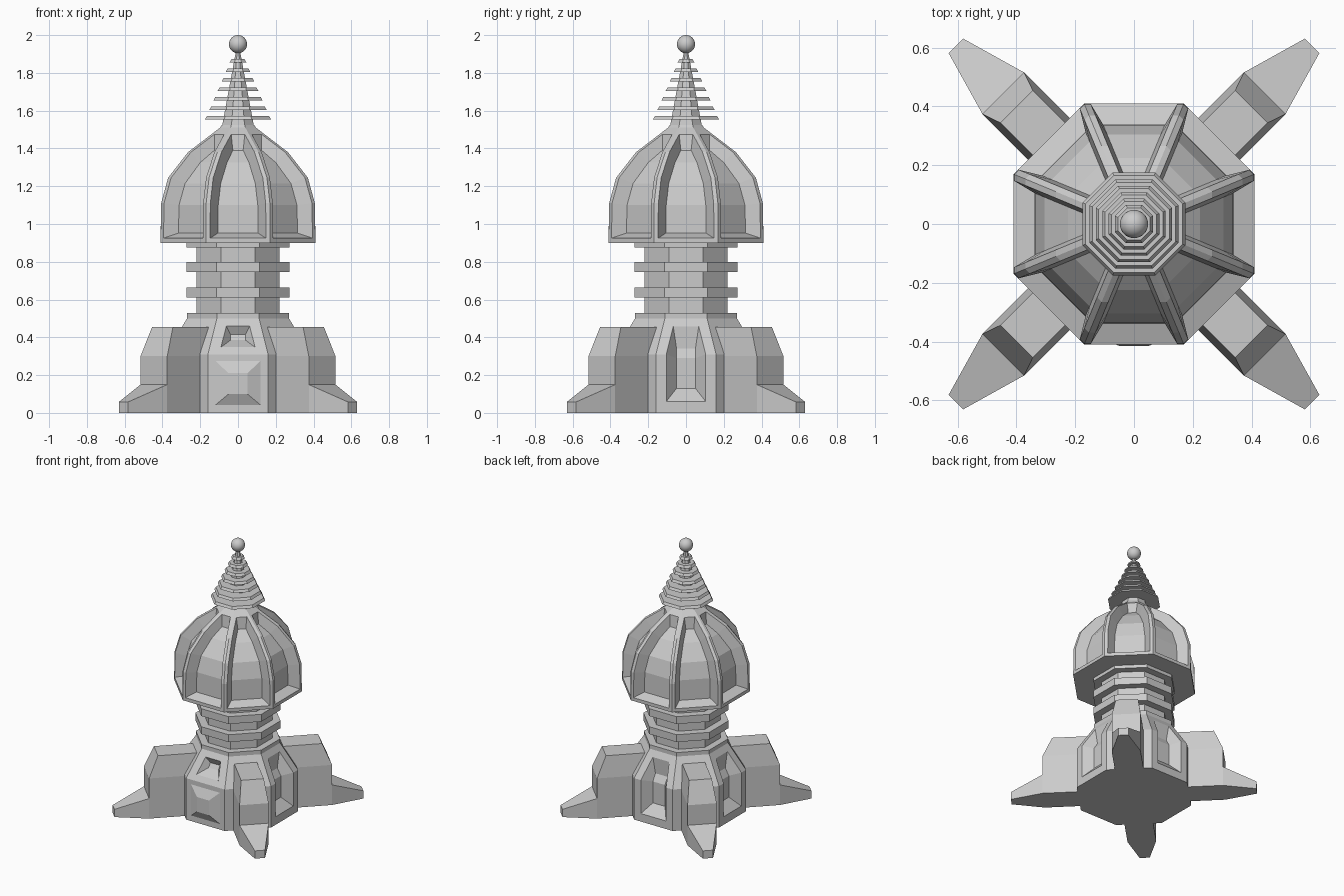
import bpy, bmesh, math
from mathutils import Matrix

if "Cube" in bpy.data.objects:
    bpy.data.objects.remove(bpy.data.objects["Cube"])

T = math.tan(math.pi / 8)          # half side of an octagon / apothem
stone = bpy.data.materials.new("grey stone")
stone.diffuse_color = (0.6, 0.6, 0.6, 1)
stone.use_nodes = True
stone.node_tree.nodes["Principled BSDF"].inputs["Base Color"].default_value = stone.diffuse_color


def finish(bm, name):
    bmesh.ops.remove_doubles(bm, verts=bm.verts, dist=0.0005)
    bmesh.ops.recalc_face_normals(bm, faces=bm.faces)
    me = bpy.data.meshes.new(name)
    bm.to_mesh(me)
    bm.free()
    me.materials.append(stone)
    ob = bpy.data.objects.new(name, me)
    bpy.context.collection.objects.link(ob)
    return ob


def lay(margin, *pts):
    """Rows (distance out, height, half width), narrowed by a margin."""
    return [(a, z, a * T - margin) for a, z in pts]


def side(bm, k, *layers):
    """One octagon side: nested rows of outer edge, opening and panel floor."""
    rot = Matrix.Rotation(k * math.pi / 4, 3, 'Z')
    grids = [[[bm.verts.new(rot @ bm.verts.new((s * w, -a, z)).co) for s in (-1, 1)]
              for a, z, w in rows] for rows in layers]
    for A, B in zip(grids, grids[1:]):
        for s in (0, 1):
            for i in range(len(A) - 1):
                bm.faces.new((A[i][s], A[i + 1][s], B[i + 1][s], B[i][s]))
        for e in (0, -1):
            bm.faces.new((A[e][0], A[e][1], B[e][1], B[e][0]))
    G = grids[-1]
    for p, q in zip(G, G[1:]):
        bm.faces.new((p[0], p[1], q[1], q[0]))
    bmesh.ops.delete(bm, geom=[v for v in bm.verts if not v.link_faces], context='VERTS')


def cap(bm, a, z):
    r = a / math.cos(math.pi / 8)
    bm.faces.new([bm.verts.new((r * math.cos((i + .5) * math.pi / 4),
                                r * math.sin((i + .5) * math.pi / 4), z)) for i in range(8)])


def octagon(name, *pts):
    """Plain octagonal solid from a profile."""
    bm = bmesh.new()
    for k in range(8):
        side(bm, k, lay(0, *pts))
    cap(bm, *pts[0])
    cap(bm, *pts[-1])
    return finish(bm, name)


# Base with sunken panels, and a raised door block under a window at the front
bm = bmesh.new()
lo, mid, hi = (.385, 0), (.385, .31), (.27, .5)
for k in range(8):
    if k == 0:
        side(bm, k, lay(0, lo, mid), lay(.04, (.385, .042), (.385, .275)),
             [(.415, .1, .05), (.415, .21, .05)])
        side(bm, k, lay(0, mid, hi), lay(.06, (.362, .348), (.294, .46)),
             [(.29, .385, .04), (.27, .415, .04)])
    elif k % 2 == 0:
        side(bm, k, lay(0, lo, mid, hi),
             lay(.055, (.385, .06), (.385, .31), (.295, .458)),
             [(.32, .13, .05), (.32, .29, .05), (.29, .34, .05)])
    else:
        side(bm, k, lay(0, lo, mid, hi))
    side(bm, k, lay(0, hi, (.27, .53)))
cap(bm, *lo)
cap(bm, .27, .53)
finish(bm, "base")

# Four diagonal buttresses with tapering toes: sections (radius, half width, height)
def loft(bm, rings):
    loops = [[bm.verts.new(p) for p in ring] for ring in rings]
    for A, B in zip(loops, loops[1:]):
        for i in range(4):
            j = (i + 1) % 4
            bm.faces.new((A[i], A[j], B[j], B[i]))
    bm.faces.new(loops[0])
    bm.faces.new(loops[-1])


for k, name in enumerate(("back_right", "back_left", "front_left", "front_right")):
    for part in ("buttress", "toe"):
        bm = bmesh.new()
        if part == "buttress":
            loft(bm, [[(.2, -w, z), (r, -w, z), (r, w, z), (.2, w, z)]
                      for r, w, z in ((.63, .1, 0), (.63, .1, .3), (.565, .078, .455))])
        else:
            loft(bm, [[(r, -w, 0), (r, w, 0), (r, w, z), (r, -w, z)]
                      for r, w, z in ((.63, .1, .15), (.857, .035, .058))])
        bm.transform(Matrix.Rotation(math.pi / 4 + k * math.pi / 2, 4, 'Z'))
        finish(bm, f"{name}_{part}")

# Neck column and rings
octagon("neck", (.22, .52), (.22, .91))
for i, z in enumerate((.61, .745, .875)):
    octagon(f"neck_ring_{i + 1}", (.273, z), (.273, z + .055))

# Ribbed dome with sunken panels
bm = bmesh.new()
for k in range(8):
    side(bm, k,
         lay(0, (.41, .9), (.407, 1.11), (.37, 1.245), (.265, 1.38), (.095, 1.51)),
         lay(.022, (.41, .925), (.407, 1.11), (.37, 1.245), (.265, 1.38), (.14, 1.475)),
         lay(.035, (.34, .952), (.337, 1.1), (.305, 1.215), (.225, 1.325), (.15, 1.39)))
    side(bm, k, lay(0, (.095, 1.51), (.085, 1.525)))
cap(bm, .41, .9)
cap(bm, .085, 1.525)
finish(bm, "dome")

# Spire with stacked discs and a ball
octagon("spire", (.085, 1.515), (.01, 1.92))
for i, a in enumerate((.175, .152, .13, .108, .086, .065, .044)):
    z = 1.553 + i * .0505
    octagon(f"spire_disc_{i + 1}", (a, z), (a - .01, z + .018))
bm = bmesh.new()
bmesh.ops.create_uvsphere(bm, u_segments=32, v_segments=16, radius=.048,
                          matrix=Matrix.Translation((0, 0, 1.952)))
ball = finish(bm, "finial_ball")
for p in ball.data.polygons:
    p.use_smooth = True
